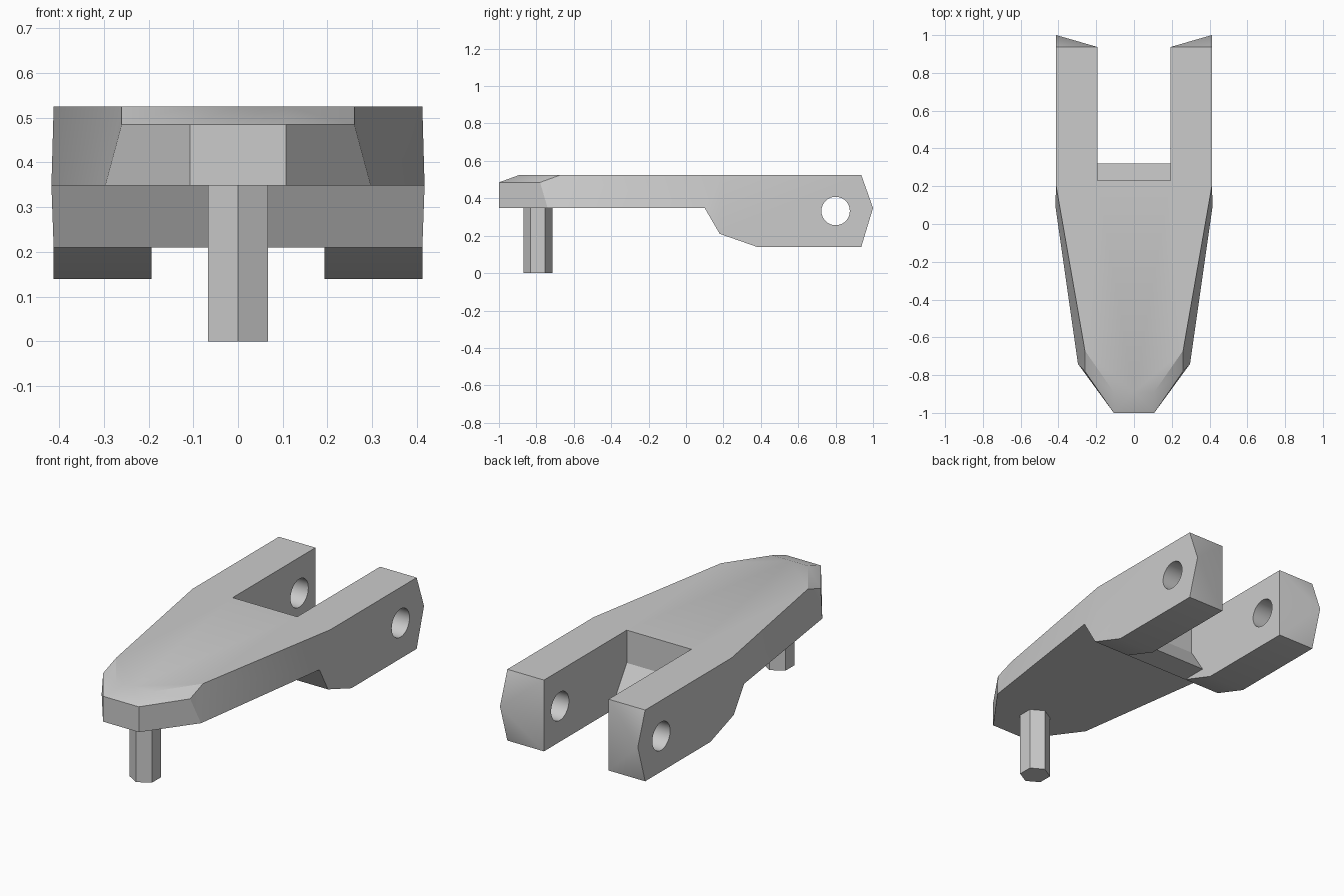
import bpy, bmesh, math

if "Cube" in bpy.data.objects:
    bpy.data.objects.remove(bpy.data.objects["Cube"], do_unlink=True)

grey = bpy.data.materials.new("plain_grey")
grey.use_nodes = True
grey.diffuse_color = (0.6, 0.6, 0.6, 1)
grey.node_tree.nodes["Principled BSDF"].inputs["Base Color"].default_value = (0.6, 0.6, 0.6, 1)

# Shared levels and widths
TOP, RIM, MID, CHIN, LOW = 0.525, 0.485, 0.348, 0.21, 0.14
NOSE, SHOULDER, INNER, OUTER = 0.107, 0.26, 0.193, 0.412

# Half of the fork: named corners, left side only
points = {
    "nose_top_mid": (0, -0.89, TOP), "nose_top": (NOSE, -0.89, TOP),
    "nose_rim_mid": (0, -1, RIM), "nose_rim": (NOSE, -1, RIM),
    "nose_base_mid": (0, -1, MID), "nose_base": (NOSE, -1, MID),
    "shoulder_top": (SHOULDER, -0.67, TOP),
    "shoulder_rim": (SHOULDER, -0.78, RIM),
    "shoulder_base": (0.297, -0.74, MID),
    "hip_top": (OUTER, 0.2, TOP), "hip_base": (0.417, 0.1, MID),
    "bend_mid": (0, 0.1, MID),
    "chin_mid": (0, 0.18, CHIN), "chin_in": (INNER, 0.18, CHIN), "chin_out": (OUTER, 0.18, CHIN),
    "ledge_mid": (0, 0.32, CHIN), "ledge_in": (INNER, 0.32, CHIN),
    "step_mid": (0, 0.23, MID), "step_in": (INNER, 0.23, MID),
    "slot_mid": (0, 0.23, TOP), "slot_in": (INNER, 0.23, TOP),
    "heel_in": (INNER, 0.38, LOW), "heel_out": (OUTER, 0.38, LOW),
    "end_top_in": (INNER, 0.937, TOP), "end_top_out": (OUTER, 0.937, TOP),
    "end_low_in": (INNER, 0.937, LOW), "end_low_out": (OUTER, 0.937, LOW),
    "tip": (OUTER, 1, MID),
}
faces = [
    # deck and nose
    "nose_top_mid nose_top shoulder_top hip_top end_top_out end_top_in slot_in slot_mid",
    "nose_top_mid nose_rim_mid nose_rim nose_top",
    "nose_top nose_rim shoulder_rim shoulder_top",
    "nose_rim_mid nose_base_mid nose_base nose_rim",
    "nose_rim nose_base shoulder_base shoulder_rim",
    "shoulder_top shoulder_rim shoulder_base",
    # outer sides
    "shoulder_top shoulder_base hip_base hip_top",
    "hip_top hip_base chin_out",
    "hip_top chin_out heel_out end_low_out tip end_top_out",
    # underside
    "nose_base_mid bend_mid hip_base shoulder_base nose_base",
    "bend_mid chin_mid chin_in chin_out hip_base",
    "chin_mid ledge_mid ledge_in chin_in",
    "chin_in heel_in heel_out chin_out",
    "heel_in end_low_in end_low_out heel_out",
    # arm end
    "end_top_in end_top_out tip",
    "end_top_in tip end_low_in",
    "end_low_in tip end_low_out",
    # slot
    "slot_in step_in ledge_in chin_in heel_in end_low_in end_top_in",
    "slot_mid slot_in step_in step_mid",
    "step_mid step_in ledge_in ledge_mid",
]


def mesh_object(name, bm):
    bmesh.ops.recalc_face_normals(bm, faces=bm.faces)
    mesh = bpy.data.meshes.new(name)
    bm.to_mesh(mesh)
    bm.free()
    mesh.materials.append(grey)
    obj = bpy.data.objects.new(name, mesh)
    bpy.context.collection.objects.link(obj)
    return obj


def cylinder(name, sides, radius, length, location, rotation):
    bpy.ops.mesh.primitive_cylinder_add(vertices=sides, radius=radius, depth=length,
                                        location=location, rotation=rotation)
    obj = bpy.context.object
    obj.name = name
    obj.data.materials.append(grey)
    return obj


# Fork body: both halves welded together
bm = bmesh.new()
verts = {name: bm.verts.new(co) for name, co in points.items()}
for face in faces:
    bm.faces.new([verts[name] for name in face.split()])
half = bm.verts[:] + bm.edges[:] + bm.faces[:]
bmesh.ops.mirror(bm, geom=half, axis='X', merge_dist=0.0001)
fork = mesh_object("fork_body", bm)

# Round hole through both arms
cutter = cylinder("hole_cutter", 40, 0.076, 1.2, (0, 0.8, 0.332), (0, math.pi / 2, 0))
cutter.hide_render = True
cut = fork.modifiers.new("pin_hole", 'BOOLEAN')
cut.operation = 'DIFFERENCE'
cut.solver = 'EXACT'
cut.object = cutter
bpy.ops.object.select_all(action='DESELECT')
fork.select_set(True)
bpy.context.view_layer.objects.active = fork
bpy.ops.object.modifier_apply(modifier=cut.name)
bpy.data.objects.remove(cutter, do_unlink=True)
bpy.ops.object.shade_smooth_by_angle(angle=math.radians(30))

# Six-sided peg under the nose
peg_height = MID + 0.02
cylinder("hex_peg", 6, 0.078, peg_height, (0, -0.792, peg_height / 2), (0, 0, 0))
